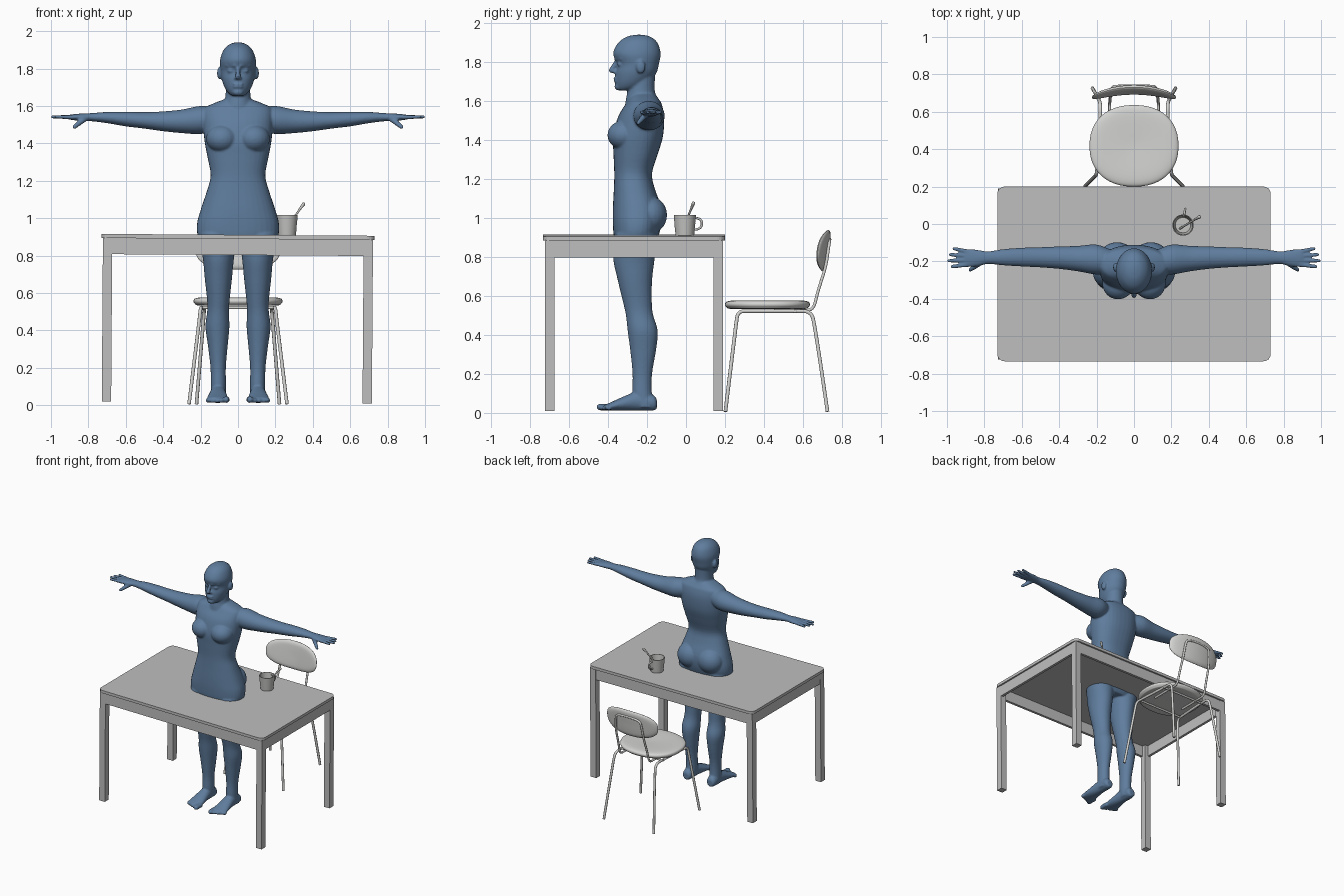
import bpy, bmesh, math
from mathutils import Matrix, Vector

if "Cube" in bpy.data.objects:
    bpy.data.objects.remove(bpy.data.objects["Cube"], do_unlink=True)


def material(name, color):
    mat = bpy.data.materials.new(name)
    mat.use_nodes = True
    mat.diffuse_color = (*color, 1)
    mat.node_tree.nodes["Principled BSDF"].inputs["Base Color"].default_value = (*color, 1)
    return mat


BLUE = material("slate blue", (.115, .205, .34))
TABLE_GREY = material("table grey", (.52, .52, .52))
CHAIR_GREY = material("light grey", (.66, .66, .65))
MUG_GREY = material("mug grey", (.55, .55, .54))


def activate(obj):
    bpy.ops.object.select_all(action='DESELECT')
    obj.select_set(True)
    bpy.context.view_layer.objects.active = obj


def make(name, bm, mat, smooth=True):
    bmesh.ops.recalc_face_normals(bm, faces=bm.faces)
    mesh = bpy.data.meshes.new(name)
    bm.to_mesh(mesh)
    bm.free()
    mesh.materials.append(mat)
    obj = bpy.data.objects.new(name, mesh)
    bpy.context.collection.objects.link(obj)
    if smooth:
        activate(obj)
        bpy.ops.object.shade_smooth_by_angle(angle=math.radians(40))
    return obj


def interpolate(rows, steps):
    # Catmull-Rom spline through the cross-sections
    result, last = [], len(rows) - 1
    for i in range(last):
        near = [rows[max(0, min(last, i + k))] for k in (-1, 0, 1, 2)]
        for step in range(steps):
            t = step / steps
            result.append([q + .5 * t * (r - p + t * (2*p - 5*q + 4*r - s + t * (3*q - p - 3*r + s)))
                           for p, q, r, s in zip(*near)])
    return result + [rows[-1]]


def loft(bm, rows, axis='Z', power=2, steps=4, sides=36):
    # each row: position along the axis, two centre coordinates, two radii
    rings = []
    for t, a, b, ra, rb in interpolate(rows, steps):
        ring = []
        for k in range(sides):
            angle = math.tau * k / sides
            c, s = math.cos(angle), math.sin(angle)
            u = a + ra * math.copysign(abs(c) ** (2 / power), c)
            v = b + rb * math.copysign(abs(s) ** (2 / power), s)
            ring.append(bm.verts.new({'X': (t, u, v), 'Y': (u, t, v), 'Z': (u, v, t)}[axis]))
        rings.append(ring)
    for low, high in zip(rings, rings[1:]):
        for k in range(sides):
            n = (k + 1) % sides
            bm.faces.new((low[k], low[n], high[n], high[k]))
    bm.faces.new(rings[0])
    bm.faces.new(rings[-1])


def blob(bm, center, radii):
    matrix = Matrix.Translation(center) @ Matrix.Diagonal((*radii, 1))
    bmesh.ops.create_uvsphere(bm, u_segments=24, v_segments=14, radius=1, matrix=matrix)


def digit(bm, start, end, r_start, r_end):
    p, q = Vector(start), Vector(end)
    turn = (q - p).to_track_quat('Z', 'Y').to_matrix().to_4x4()
    bmesh.ops.create_cone(bm, cap_ends=True, segments=16, radius1=r_start, radius2=r_end,
                          depth=(q - p).length, matrix=Matrix.Translation((p + q) / 2) @ turn)
    blob(bm, p, [r_start] * 3)
    blob(bm, q, [r_end] * 3)


def tube(name, points, radius, mat):
    curve = bpy.data.curves.new(name, 'CURVE')
    curve.dimensions = '3D'
    curve.bevel_depth, curve.bevel_resolution, curve.use_fill_caps = radius, 3, True
    spline = curve.splines.new('NURBS')
    spline.points.add(len(points) - 1)
    for point, co in zip(spline.points, points):
        point.co = (*co, 1)
    spline.order_u, spline.use_endpoint_u, spline.resolution_u = 3, True, 8
    curve.materials.append(mat)
    obj = bpy.data.objects.new(name, curve)
    bpy.context.collection.objects.link(obj)
    activate(obj)
    bpy.ops.object.convert(target='MESH')
    bpy.ops.object.shade_smooth_by_angle(angle=math.radians(50))


# --- Figure: one side's limbs first, then mirrored
body = bmesh.new()
loft(body, [(.92, .11, -.255, .108, .105), (.8, .105, -.267, .085, .107), (.68, .105, -.262, .073, .088),
            (.56, .105, -.248, .06, .073), (.5, .107, -.238, .058, .07), (.42, .11, -.222, .064, .077),
            (.32, .108, -.22, .053, .066), (.2, .106, -.224, .041, .05), (.1, .105, -.225, .041, .05),
            (.03, .107, -.21, .04, .05)])
# Foot and toes
loft(body, [(-.15, .107, .045, .022, .025), (-.17, .107, .052, .037, .04), (-.25, .107, .06, .041, .048),
            (-.32, .108, .048, .05, .036), (-.38, .109, .035, .058, .022), (-.415, .11, .028, .054, .014)], 'Y')
for k in range(5):
    x, r = .062 + .024 * k, .018 if k == 0 else .013
    digit(body, (x, -.39, .03), (x + .002, -.44 + .011 * k, r + .012), r, r)
# Arm, fingers and thumb
loft(body, [(.12, -.2, 1.53, .06, .06), (.2, -.19, 1.525, .08, .075), (.3, -.185, 1.518, .068, .063),
            (.4, -.18, 1.518, .06, .053), (.5, -.178, 1.523, .054, .044), (.6, -.177, 1.53, .05, .039),
            (.7, -.178, 1.538, .043, .03), (.78, -.18, 1.54, .034, .022), (.83, -.182, 1.54, .043, .02),
            (.88, -.182, 1.54, .048, .016), (.905, -.182, 1.54, .043, .012)], 'X')
for k, reach in enumerate((.963, .982, .991, .972)):
    digit(body, (.885, -.148 - .023 * k, 1.54), (reach, -.132 - .032 * k, 1.542), .0125, .0095)
digit(body, (.82, -.205, 1.532), (.875, -.245, 1.487), .017, .011)
# Bust, buttock, ear, brow, eye
blob(body, (.085, -.318, 1.425), (.085, .085, .075))
blob(body, (.09, -.185, 1.015), (.1, .088, .095))
blob(body, (.098, -.232, 1.775), (.014, .024, .034))
digit(body, (.015, -.358, 1.818), (.06, -.33, 1.818), .011, .01)
blob(body, (.036, -.335, 1.788), (.021, .018, .013))
half = body.verts[:] + body.edges[:] + body.faces[:]
copy = bmesh.ops.duplicate(body, geom=half)["geom"]
for item in copy:
    if isinstance(item, bmesh.types.BMVert):
        item.co.x *= -1
# Torso
loft(body, [(.86, 0, -.26, .16, .09), (.9, 0, -.257, .212, .112), (.97, 0, -.25, .219, .125),
            (1.05, 0, -.25, .198, .125), (1.15, 0, -.265, .165, .105), (1.23, 0, -.271, .146, .097),
            (1.33, 0, -.258, .164, .114), (1.42, 0, -.246, .18, .128), (1.52, 0, -.23, .187, .118),
            (1.585, 0, -.217, .18, .092), (1.61, 0, -.217, .14, .077), (1.635, 0, -.22, .075, .06)], power=2.3)
# Neck and head
loft(body, [(1.56, 0, -.225, .11, .09), (1.61, 0, -.225, .08, .083), (1.65, 0, -.23, .067, .07),
            (1.74, 0, -.22, .065, .062)])
loft(body, [(1.655, 0, -.315, .03, .035), (1.67, 0, -.29, .052, .068), (1.7, 0, -.274, .072, .088),
            (1.745, 0, -.256, .088, .105), (1.79, 0, -.246, .093, .107), (1.845, 0, -.252, .096, .122),
            (1.9, 0, -.247, .077, .1), (1.93, 0, -.243, .045, .06), (1.94, 0, -.241, .012, .016)])
# Nose, lips, chin
digit(body, (0, -.354, 1.81), (0, -.383, 1.757), .009, .014)
blob(body, (0, -.365, 1.75), (.021, .012, .01))
for z in (1.702, 1.716):
    blob(body, (0, -.36, z), (.028, .012, .0065))
blob(body, (0, -.345, 1.674), (.03, .022, .02))
figure = make("figure", body, BLUE)
remesh = figure.modifiers.new("blend", 'REMESH')
remesh.mode, remesh.voxel_size, remesh.use_smooth_shade = 'VOXEL', .006, True
relax = figure.modifiers.new("relax", 'SMOOTH')
relax.factor, relax.iterations = .5, 5


# --- Table, leaning slightly to one side
def box(name, center, size, corner=0):
    bm = bmesh.new()
    bmesh.ops.create_cube(bm, size=1, matrix=Matrix.Translation(center) @ Matrix.Diagonal((*size, 1)))
    if corner:
        upright = [e for e in bm.edges if abs(e.verts[0].co.z - e.verts[1].co.z) > .001]
        bmesh.ops.bevel(bm, geom=upright, offset=corner, segments=6, profile=.5, affect='EDGES')
    pivot = Matrix.Translation((0, 0, .91))
    bm.transform(pivot @ Matrix.Rotation(.007, 4, 'Y') @ pivot.inverted())
    make(name, bm, TABLE_GREY, smooth=False)


MID_Y = -.267
box("table_top", (0, MID_Y, .9), (1.462, .934, .022), .04)
for side, label in ((1, "left"), (-1, "right")):
    for end, place in ((-1, "front"), (1, "back")):
        box(f"table_leg_{place}_{label}", (side * .697, MID_Y + end * .432, .453), (.05, .05, .876))
    box(f"table_apron_{label}", (side * .709, MID_Y, .847), (.02, .82, .088))
for end, place in ((-1, "front"), (1, "back")):
    box(f"table_apron_{place}", (0, MID_Y + end * .444, .847), (1.35, .02, .088))

# --- Chair
seat = bmesh.new()
loft(seat, [(.533, 0, .418, .02, .02), (.533, 0, .418, .2, .18), (.542, 0, .418, .23, .21),
            (.558, 0, .418, .238, .218), (.572, 0, .418, .225, .205), (.577, 0, .418, .17, .155),
            (.572, 0, .418, .02, .02)], power=2.25, sides=48)
make("chair_seat", seat, CHAIR_GREY)

# Curved, leaning backrest
back = bmesh.new()
shell = [(-.016, .01, .005), (-.016, .12, .055), (-.013, .2, .09)]
profile = shell + [(0, .226, .107)] + [(-y, w, h) for y, w, h in reversed(shell)]
loft(back, [(y, 0, .832, w, h) for y, w, h in profile], 'Y', power=2.5, sides=48)
for v in back.verts:
    v.co.y += .717 - .8 * v.co.x ** 2 + .13 * (v.co.z - .832)
make("chair_backrest", back, CHAIR_GREY)

for side, label in ((1, "left"), (-1, "right")):
    path = [(.262, .202, .006), (.207, .256, .45), (.2, .266, .522), (.194, .33, .522),
            (.18, .56, .522), (.18, .64, .522), (.185, .662, .45), (.222, .726, .006)]
    tube(f"chair_leg_frame_{label}", [(side * x, y, z) for x, y, z in path], .0095, CHAIR_GREY)
for y, place in ((.3, "front"), (.56, "back")):
    tube(f"chair_crossbar_{place}", [(-.19, y, .522), (.19, y, .522)], .008, CHAIR_GREY)
riser = [(.13, .4, .524), (.13, .6, .524), (.13, .655, .53), (.127, .675, .62), (.122, .718, .75),
         (.115, .73, .84), (.1, .738, .89)]
tube("chair_back_support", riser + [(-x, y, z) for x, y, z in reversed(riser)], .008, CHAIR_GREY)

# --- Mug with ribbed wall, handle and spoon
mug = bmesh.new()
MX, MY = .262, -.006
wall = [(.908 + .009 * i, .047 + .0008 * i + .001 * (i % 2)) for i in range(13)]
wall += [(1.016, .052), (.92, .041)]
loft(mug, [(z, MX, MY, r, r) for z, r in wall], steps=1)
make("mug", mug, MUG_GREY)
tube("mug_handle", [(MX + .004, .04, 1.0), (MX + .012, .083, 1.0), (MX + .012, .08, .94),
                    (MX + .004, .038, .94)], .006, MUG_GREY)
tube("spoon_handle", [(.245, -.025, .925), (.3, .01, 1.005), (.35, .038, 1.075)], .0055, MUG_GREY)
tip = bmesh.new()
digit(tip, (.328, .026, 1.045), (.35, .038, 1.075), .006, .009)
make("spoon_tip", tip, MUG_GREY)
